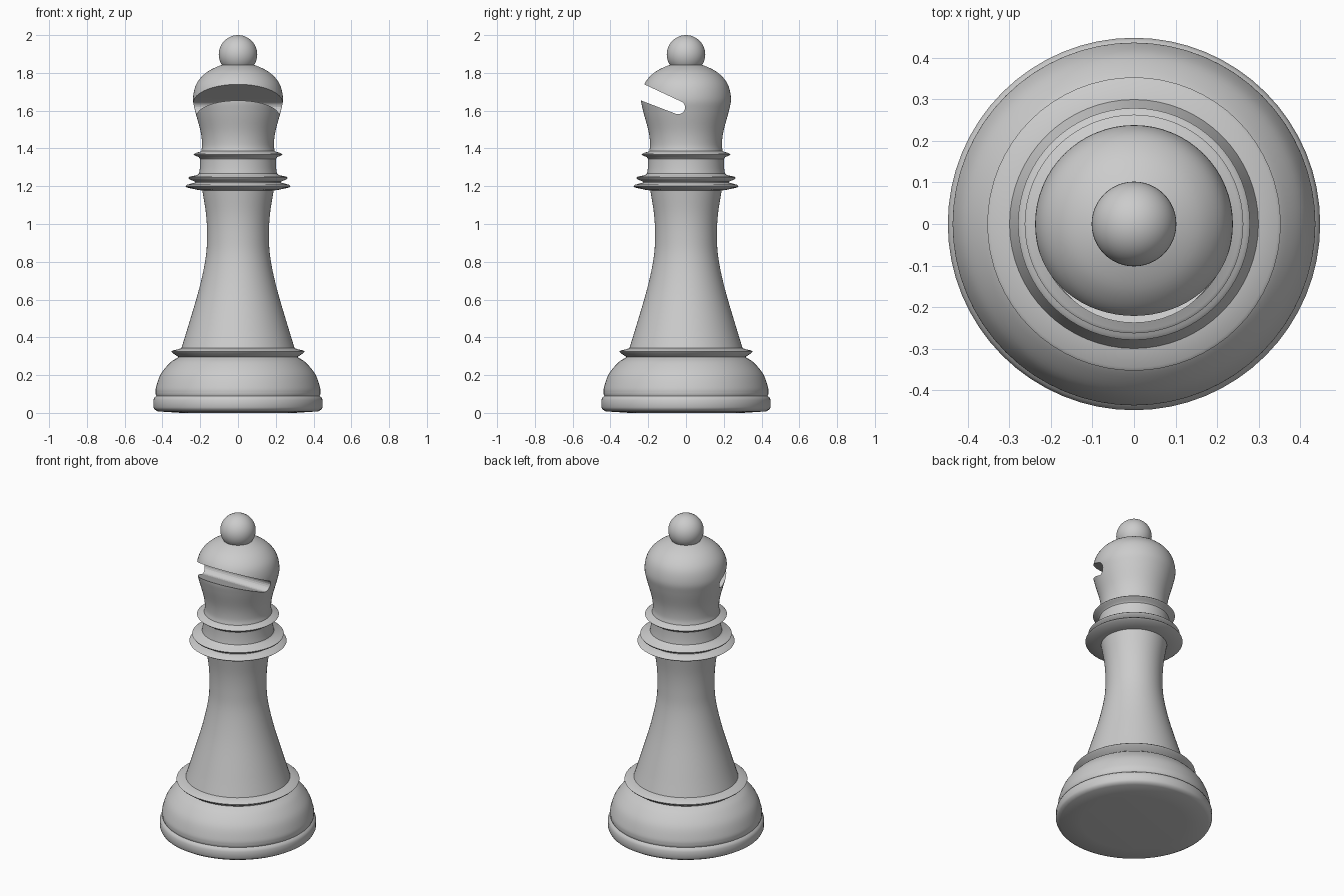
import bpy, bmesh, math
from mathutils import Vector

if "Cube" in bpy.data.objects:
    bpy.data.objects.remove(bpy.data.objects["Cube"])

SIDES = 64


def smooth_path(pts, steps=5):
    """Catmull-Rom curve through a few (radius, height) points."""
    p = [Vector(q) for q in pts]
    p = [2 * p[0] - p[1]] + p + [2 * p[-1] - p[-2]]
    out = []
    for i in range(1, len(p) - 2):
        a, b, c, d = p[i - 1:i + 3]
        for s in range(steps):
            t = s / steps
            v = 0.5 * (2 * b + (c - a) * t + (2 * a - 5 * b + 4 * c - d) * t * t
                       + (3 * b - a - 3 * c + d) * t ** 3)
            out.append((v.x, v.y))
    return out + [tuple(pts[-1])]


def finish(name, bm):
    bmesh.ops.recalc_face_normals(bm, faces=bm.faces)
    mesh = bpy.data.meshes.new(name)
    bm.to_mesh(mesh)
    bm.free()
    ob = bpy.data.objects.new(name, mesh)
    bpy.context.collection.objects.link(ob)
    return ob


def shade(ob, angle=35):
    bpy.ops.object.select_all(action='DESELECT')
    bpy.context.view_layer.objects.active = ob
    ob.select_set(True)
    bpy.ops.object.shade_smooth_by_angle(angle=math.radians(angle))


def lathe(name, profile):
    """Closed solid of revolution, capped at both ends."""
    bm = bmesh.new()
    rings = []
    for r, z in profile:
        rings.append([bm.verts.new((r * math.cos(2 * math.pi * k / SIDES),
                                    r * math.sin(2 * math.pi * k / SIDES), z))
                      for k in range(SIDES)])
    for lo, hi in zip(rings, rings[1:]):
        for k in range(SIDES):
            n = (k + 1) % SIDES
            bm.faces.new((lo[k], lo[n], hi[n], hi[k]))
    bm.faces.new(rings[0])
    bm.faces.new(rings[-1])
    ob = finish(name, bm)
    shade(ob)
    return ob


# foot: base disc, groove, domed bowl and rim ring
bowl = smooth_path([(.436, .10), (.434, .135), (.409, .205), (.36, .265), (.315, .296)])
lathe("base", [(.30, 0), (.425, .008), (.442, .018), (.448, .03), (.448, .068),
               (.442, .082), (.432, .09)] + bowl
      + [(.345, .316), (.353, .325), (.345, .331), (.315, .337), (.295, .345)])

# flared stem
lathe("stem", smooth_path([(.302, .335), (.265, .455), (.206, .656), (.172, .815),
                           (.164, .93), (.169, 1.05), (.190, 1.185)], 6))

# double collar, neck and upper ring
lathe("collar", [(.18, 1.176), (.215, 1.181), (.270, 1.193), (.279, 1.20), (.270, 1.208),
                 (.228, 1.219), (.228, 1.224), (.258, 1.237), (.263, 1.245), (.255, 1.251),
                 (.215, 1.259), (.206, 1.268), (.201, 1.30), (.201, 1.345), (.208, 1.354),
                 (.228, 1.362), (.235, 1.369), (.228, 1.375), (.20, 1.383), (.185, 1.392)])

# head
head = lathe("head", smooth_path([(.196, 1.38), (.190, 1.42), (.198, 1.49), (.226, 1.595),
                                  (.238, 1.665), (.220, 1.742), (.170, 1.80),
                                  (.10, 1.837), (.05, 1.847)]))

# slanted notch cutter: wedge with a rounded inner end
cy, cz, rad = -.041, 1.617, .036
side = [(cy + rad * math.cos(math.radians(a)), cz + rad * math.sin(math.radians(a)))
        for a in range(-110, 66, 16)]
side += [(-.40, 1.823), (-.40, 1.716)]
bm = bmesh.new()
left, right = ([bm.verts.new((x, y, z)) for y, z in side] for x in (-.4, .4))
bm.faces.new(left)
bm.faces.new(right)
for i in range(len(side)):
    j = (i + 1) % len(side)
    bm.faces.new((left[i], left[j], right[j], right[i]))
cutter = finish("notch_cutter", bm)
cutter.hide_render = True
cutter.hide_set(True)
cut = head.modifiers.new("notch", 'BOOLEAN')
cut.operation = 'DIFFERENCE'
cut.solver = 'EXACT'
cut.object = cutter
bpy.context.view_layer.objects.active = head
bpy.ops.object.modifier_apply(modifier=cut.name)
bpy.data.objects.remove(cutter)
shade(head)

# ball on top
bpy.ops.mesh.primitive_uv_sphere_add(segments=48, ring_count=24, radius=.102, location=(0, 0, 1.898))
ball = bpy.context.object
ball.name = "top_ball"
shade(ball)
